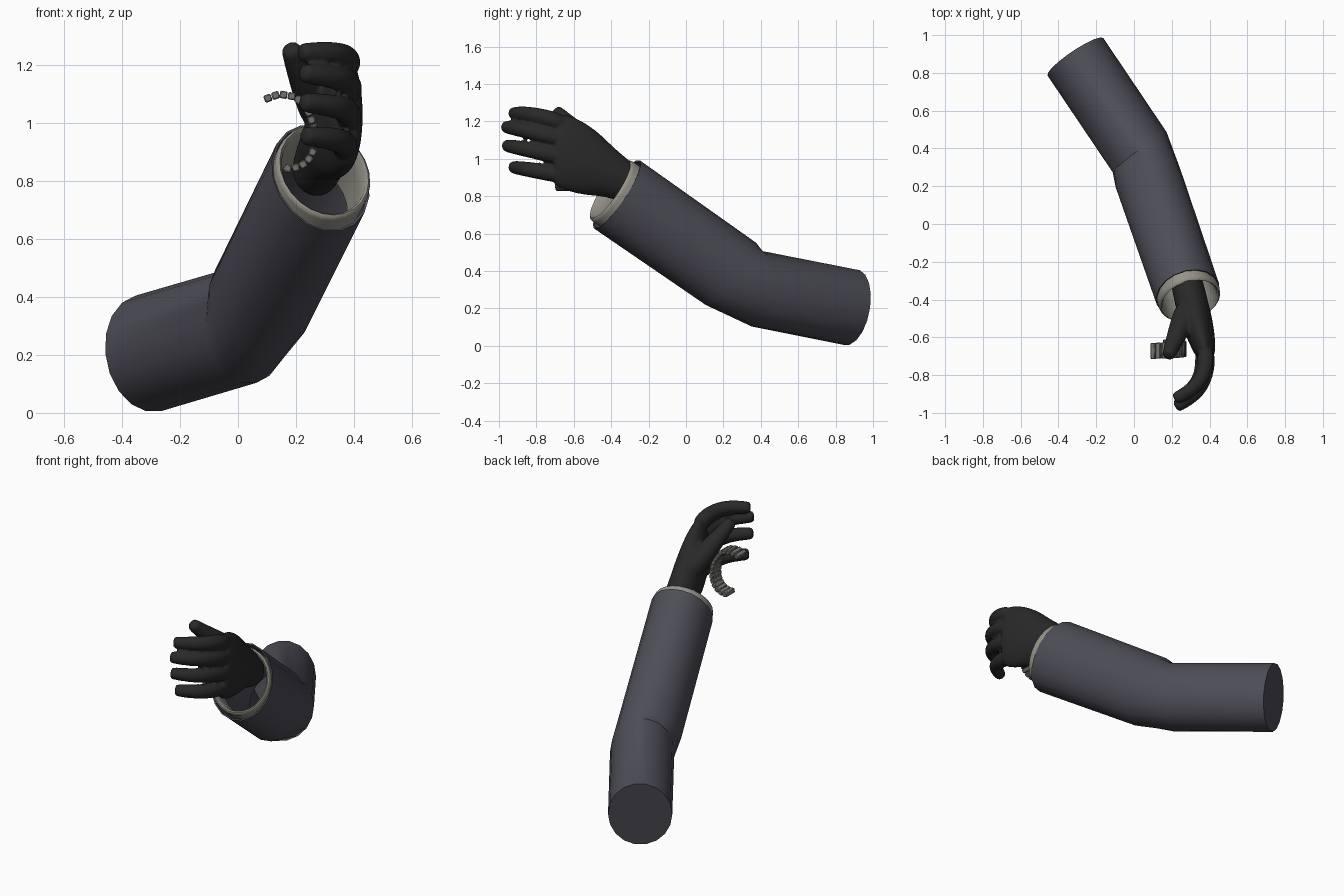
import bpy, bmesh, math
from mathutils import Vector as V, Matrix

cube = bpy.data.objects.get("Cube")
if cube:
    bpy.data.objects.remove(cube, do_unlink=True)


def material(name, rgb):
    m = bpy.data.materials.new(name)
    m.use_nodes = True
    m.diffuse_color = (*rgb, 1)
    bsdf = m.node_tree.nodes["Principled BSDF"]
    bsdf.inputs["Base Color"].default_value = (*rgb, 1)
    bsdf.inputs["Roughness"].default_value = 0.8
    return m


SLEEVE = material("slate cloth", (0.075, 0.075, 0.095))
CUFF = material("stone cuff", (0.30, 0.29, 0.25))
GLOVE = material("black glove", (0.022, 0.022, 0.022))
STRIP = material("grey strip", (0.17, 0.17, 0.155))


def loft(bm, sections, sides, cap_start=True, cap_end=True):
    """Skin elliptical rings: (centre, tangent, half width, half height)."""
    rings = []
    for c, t, w, h in sections:
        t = V(t).normalized()
        u = t.cross(V((0, 0, 1))).normalized()
        v = u.cross(t)
        angles = [math.tau * i / sides for i in range(sides)]
        rings.append([bm.verts.new(V(c) + u * w * math.cos(a) + v * h * math.sin(a))
                      for a in angles])
    for a, b in zip(rings, rings[1:]):
        for i in range(sides):
            j = (i + 1) % sides
            bm.faces.new((a[i], a[j], b[j], b[i]))
    if cap_start:
        bm.faces.new(rings[0])
    if cap_end:
        bm.faces.new(rings[-1])


def finish(name, bm, mat, angle=40):
    bmesh.ops.recalc_face_normals(bm, faces=bm.faces)
    mesh = bpy.data.meshes.new(name)
    bm.to_mesh(mesh)
    bm.free()
    ob = bpy.data.objects.new(name, mesh)
    bpy.context.collection.objects.link(ob)
    mesh.materials.append(mat)
    bpy.ops.object.select_all(action="DESELECT")
    ob.select_set(True)
    bpy.context.view_layer.objects.active = ob
    bpy.ops.object.shade_smooth_by_angle(angle=math.radians(angle))
    return ob


# Sleeve: upper arm and forearm with a fanned elbow
shoulder, elbow_a = V((-0.31, 0.885, 0.205)), V((0.03, 0.38, 0.305))
elbow_b, mouth = V((0.075, 0.24, 0.385)), V((0.285, -0.37, 0.81))
upper = (elbow_a - shoulder).normalized()
fore = (mouth - elbow_b).normalized()
mid = (upper + fore).normalized()
hinge = upper.cross(fore).normalized()
fan = [Matrix.Rotation(math.radians(s * 20), 3, hinge) @ mid for s in (-1, 1)]
W, H = 0.178, 0.205
bm = bmesh.new()
loft(bm, [(shoulder, upper, W, H), (elbow_a, fan[0], W, H), (elbow_b, fan[1], W, H + 0.01),
          (mouth, fore, W - 0.004, H + 0.016),
          (mouth - fore * 0.002, fore, W - 0.012, H + 0.008),
          (mouth - fore * 0.2, fore, W - 0.014, H + 0.004)], 18, cap_end=False)
finish("sleeve", bm, SLEEVE)

# Cuff: rolled band just inside the sleeve mouth
bm = bmesh.new()
cuff_profile = [(-0.16, 0.93), (0.025, 0.95), (0.04, 0.93), (0.045, 0.89),
                (0.035, 0.84), (-0.03, 0.81), (-0.16, 0.79)]
loft(bm, [(mouth + fore * d, fore, W * s, H * s) for d, s in cuff_profile], 24,
     cap_start=False, cap_end=False)
finish("shirt_cuff", bm, CUFF, 60)


# Glove: palm, thumb and fingers fused into one skin
def digit(bm, points, radii):
    pts = [V(p) for p in points]
    sections = []
    for i, p in enumerate(pts):
        t = pts[min(i + 1, len(pts) - 1)] - pts[max(i - 1, 0)]
        sections.append((p, t, radii[i], radii[i]))
    tip = (pts[-1] - pts[-2]).normalized()
    sections.append((pts[-1] + tip * 0.02, tip, radii[-1] * 0.85, radii[-1] * 0.85))
    loft(bm, sections, 10)


bm = bmesh.new()
loft(bm, [((0.25, -0.20, 0.79), fore, 0.085, 0.09),
          ((0.285, -0.33, 0.88), (0.2, -0.85, 0.45), 0.087, 0.11),
          ((0.305, -0.42, 0.925), (0.25, -0.9, 0.33), 0.09, 0.135),
          ((0.325, -0.50, 0.97), (0.27, -0.93, 0.25), 0.09, 0.175),
          ((0.355, -0.59, 1.015), (0.25, -0.95, 0.18), 0.076, 0.20),
          ((0.373, -0.67, 1.045), (0.15, -0.98, 0.08), 0.062, 0.205),
          ((0.38, -0.71, 1.055), (0.05, -1, 0.05), 0.045, 0.19)], 14)
fingers = [
    [(0.375, -0.64, 1.185), (0.385, -0.76, 1.225), (0.335, -0.865, 1.242), (0.23, -0.92, 1.243)],
    [(0.38, -0.64, 1.095), (0.39, -0.77, 1.135), (0.345, -0.89, 1.158), (0.235, -0.96, 1.17)],
    [(0.38, -0.64, 1.005), (0.388, -0.77, 1.035), (0.345, -0.89, 1.058), (0.235, -0.955, 1.07)],
    [(0.365, -0.64, 0.91), (0.372, -0.75, 0.928), (0.335, -0.86, 0.946), (0.24, -0.92, 0.955)],
]
for path in fingers:
    digit(bm, path, (0.05, 0.047, 0.043, 0.037))
digit(bm, [(0.30, -0.42, 0.99), (0.25, -0.53, 1.10), (0.205, -0.64, 1.20),
           (0.185, -0.69, 1.25)], (0.075, 0.065, 0.046, 0.038))
glove = finish("glove", bm, GLOVE, 180)
sub = glove.modifiers.new("round", "SUBSURF")
sub.levels = sub.render_levels = 2
fuse = glove.modifiers.new("fuse", "REMESH")
fuse.mode, fuse.voxel_size, fuse.use_smooth_shade = "VOXEL", 0.009, True
relax = glove.modifiers.new("relax", "SMOOTH")
relax.factor, relax.iterations = 0.5, 4

# Curled strip of small blocks in front of the palm
curl = [V((x, 0, z)) for x, z in (
    (0.09, 1.08), (0.14, 1.10), (0.20, 1.09), (0.245, 1.04), (0.265, 0.97),
    (0.262, 0.90), (0.23, 0.855), (0.18, 0.84), (0.13, 0.85))]
lengths = [(b - a).length for a, b in zip(curl, curl[1:])]
COUNT = 17
step = sum(lengths) / COUNT


def along(d):
    for a, b, l in zip(curl, curl[1:], lengths):
        if d <= l:
            break
        d -= l
    return a.lerp(b, min(d / l, 1))


bm = bmesh.new()
for i in range(COUNT):
    a, b = along(i * step), along((i + 1) * step)
    t = (b - a).normalized()
    y = -0.672 + 0.02 * i / COUNT
    side = V((0, 1, 0))
    rot = Matrix((t, side, t.cross(side))).transposed().to_4x4()
    size = Matrix.Diagonal((step * 0.92, 0.085, 0.026, 1))
    place = Matrix.Translation((a + b) / 2 + V((0, y, 0)))
    bmesh.ops.create_cube(bm, size=1, matrix=place @ rot @ size)
strip = finish("curled_strip", bm, STRIP, 30)
bevel = strip.modifiers.new("soft edges", "BEVEL")
bevel.width, bevel.segments = 0.004, 1
